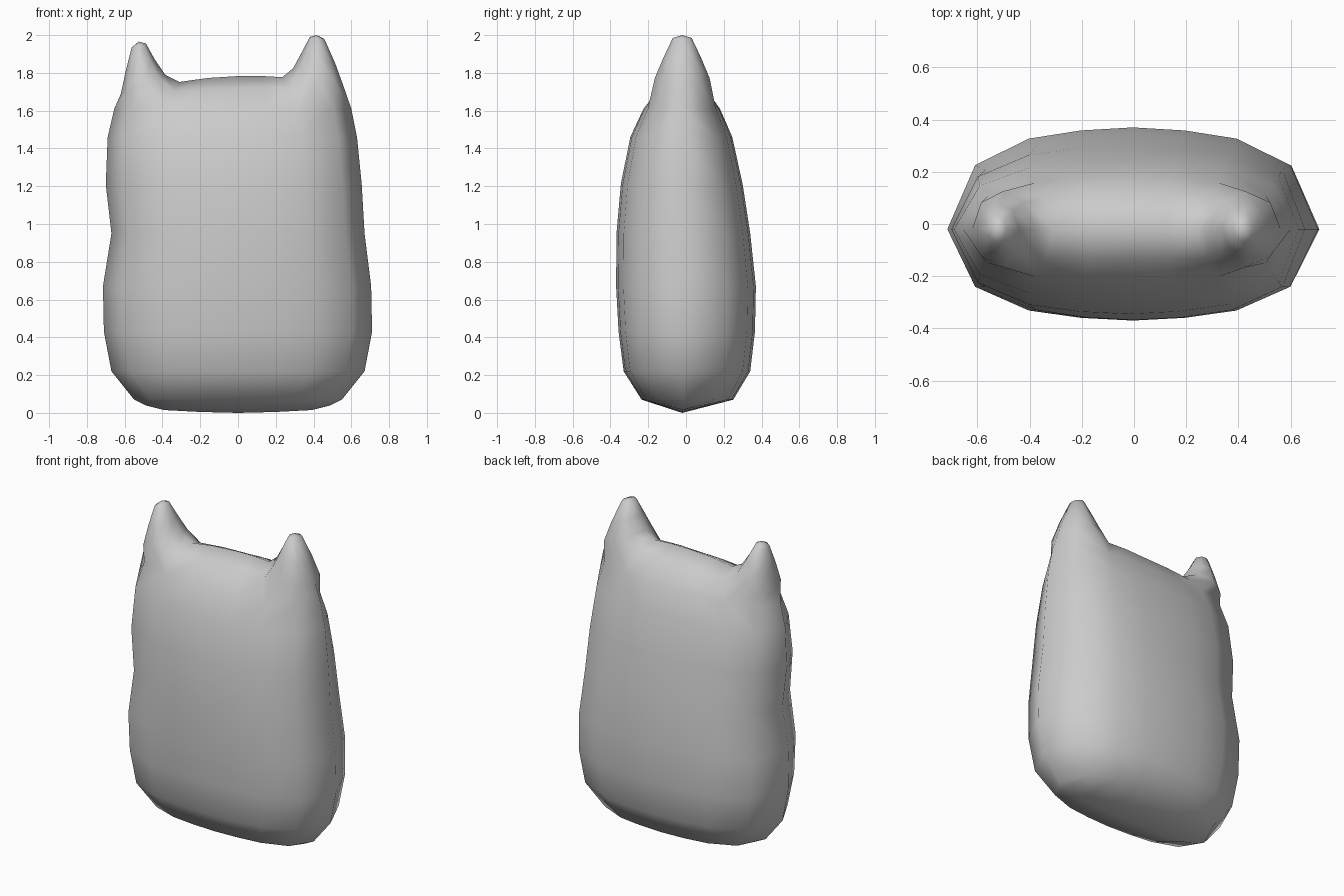
import bpy, bmesh
from math import cos, sin, pi

if "Cube" in bpy.data.objects:
    bpy.data.objects.remove(bpy.data.objects["Cube"])

SEAM_Y = -0.02
# column positions across the width, and relative depth of each column
COLS = [-1, -0.85, -0.56, -0.28, 0, 0.28, 0.56, 0.85, 1]
DEPTH = [0, 0.63, 0.89, 0.97, 1, 0.97, 0.89, 0.63, 0]
N = len(COLS)

# cushion cross-sections: z, left x, right x, front y, back y
SECTIONS = [
    (0.07, -0.55, 0.55, -0.235, 0.25),
    (0.22, -0.67, 0.67, -0.33, 0.34),
    (0.43, -0.71, 0.71, -0.357, 0.365),
    (0.67, -0.715, 0.705, -0.37, 0.37),
    (0.95, -0.67, 0.67, -0.368, 0.34),
    (1.21, -0.70, 0.655, -0.345, 0.30),
    (1.46, -0.69, 0.63, -0.295, 0.245),
    (1.61, -0.655, 0.60, -0.225, 0.18),
]

bm = bmesh.new()


def vert(x, y, z):
    return bm.verts.new((x, y, z))


def strip(a, b, closed=False):
    """Join two equally long rows of vertices with faces."""
    for i in range(len(a) if closed else len(a) - 1):
        j = (i + 1) % len(a)
        quad = list(dict.fromkeys((a[i], a[j], b[j], b[i])))
        if len(quad) > 2:
            bm.faces.new(quad)


# front and back panels, meeting at the side seams
fronts, backs = [], []
for z, xl, xr, yf, yb in SECTIONS:
    mid, half = (xl + xr) / 2, (xr - xl) / 2
    front = [vert(mid + half * c, SEAM_Y + (yf - SEAM_Y) * d, z)
             for c, d in zip(COLS, DEPTH)]
    back = [front[0]] + [
        vert(mid + half * COLS[i], SEAM_Y + (yb - SEAM_Y) * DEPTH[i], z)
        for i in range(1, N - 1)] + [front[-1]]
    fronts.append(front)
    backs.append(back)
for panel in (fronts, backs):
    for lower, upper in zip(panel, panel[1:]):
        strip(lower, upper)

# bottom seam
bottom = [fronts[0][0]]
for x, z in [(-0.49, 0.04), (-0.39, 0.015), (-0.2, 0.005), (0, 0),
             (0.2, 0.005), (0.39, 0.015), (0.49, 0.04)]:
    bottom.append(vert(x, SEAM_Y, z))
bottom.append(fronts[0][-1])
strip(bottom, fronts[0])
strip(bottom, backs[0])

# rounded top between the ears
topf, topb = fronts[-1][2:7], backs[-1][2:7]
mid_x = [-0.335, -0.17, 0, 0.14, 0.275]
ridge_x = [-0.31, -0.16, 0, 0.12, 0.235]
mid_z = [1.70, 1.715, 1.72, 1.725, 1.72]
ridge_z = [1.752, 1.773, 1.783, 1.784, 1.777]
midf = [vert(x, -0.135, z) for x, z in zip(mid_x, mid_z)]
midb = [vert(x, 0.10, z) for x, z in zip(mid_x, mid_z)]
ridge = [vert(x, SEAM_Y, z) for x, z in zip(ridge_x, ridge_z)]
rows = [topf, midf, ridge, midb, topb]
for a, b in zip(rows, rows[1:]):
    strip(a, b)


def ear(base, levels, tip):
    """Loft tilted rings upward from the open corner of the cushion."""
    previous = base
    for xo, zo, xi, zi, ry in levels:
        ring = []
        for k in range(8):
            t = (1 - cos(k * pi / 4)) / 2
            ring.append(vert(xo + (xi - xo) * t,
                             SEAM_Y - ry * sin(k * pi / 4),
                             zo + (zi - zo) * t))
        strip(previous, ring, True)
        previous = ring
    peak = vert(*tip)
    for k in range(8):
        bm.faces.new((previous[k], previous[(k + 1) % 8], peak))


def corner(end, near, inner, m):
    f, b = fronts[-1], backs[-1]
    return [f[end], f[near], f[inner], midf[m], ridge[m], midb[m], b[inner], b[near]]


# left and right ears
ear(corner(0, 1, 2, 0),
    [(-0.62, 1.69, -0.385, 1.79, 0.145),
     (-0.592, 1.82, -0.44, 1.87, 0.10),
     (-0.563, 1.935, -0.487, 1.955, 0.05)],
    (-0.525, SEAM_Y, 1.966))
ear(corner(8, 7, 6, 4),
    [(0.562, 1.72, 0.292, 1.825, 0.145),
     (0.515, 1.85, 0.338, 1.91, 0.10),
     (0.457, 1.98, 0.38, 1.99, 0.05)],
    (0.415, SEAM_Y, 2.0))

bmesh.ops.recalc_face_normals(bm, faces=bm.faces)
for face in bm.faces:
    face.smooth = True
mesh = bpy.data.meshes.new("eared_cushion")
bm.to_mesh(mesh)
bm.free()
cushion = bpy.data.objects.new("eared_cushion", mesh)
bpy.context.collection.objects.link(cushion)
